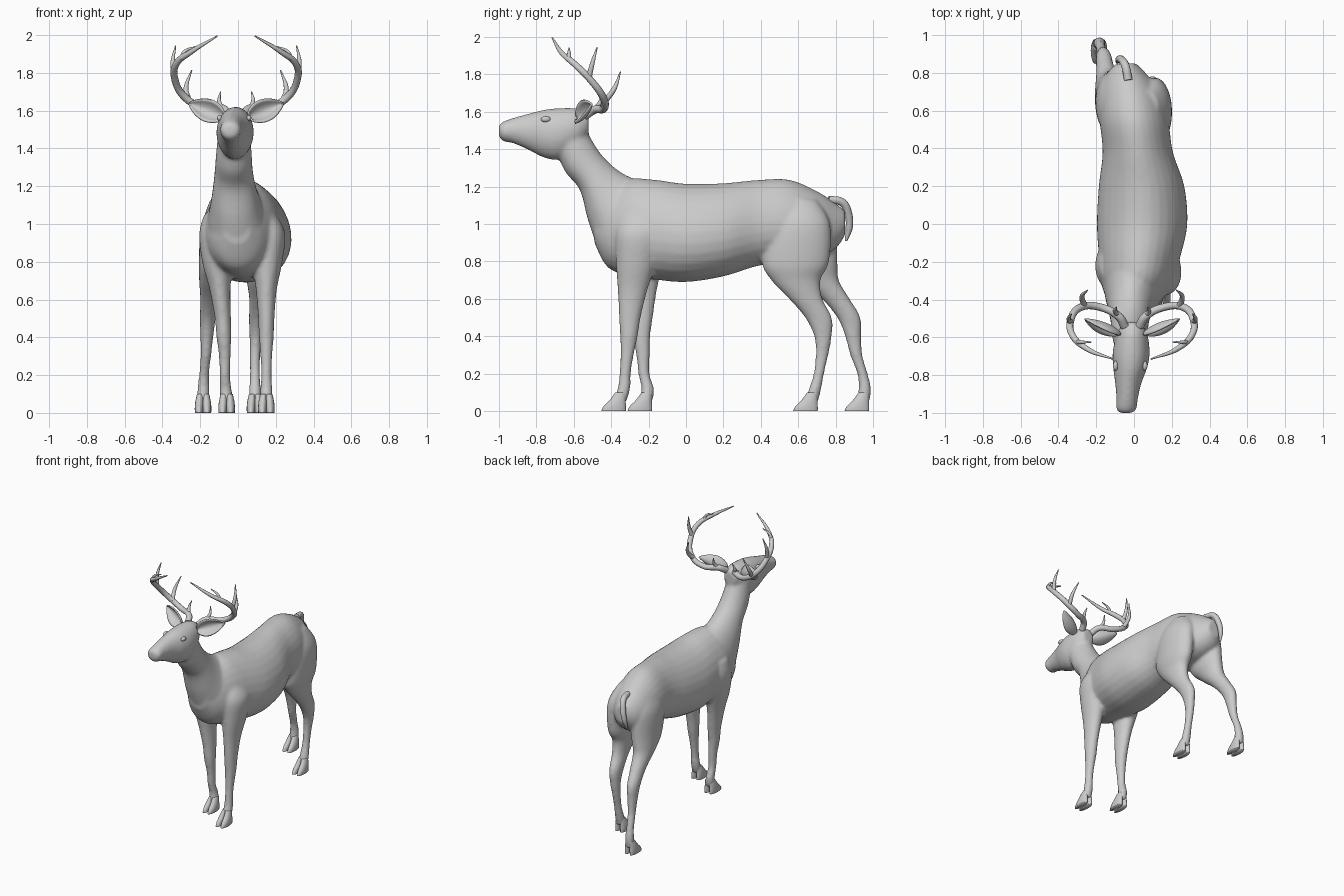
import bpy, bmesh, math
from mathutils import Vector

if "Cube" in bpy.data.objects:
    bpy.data.objects.remove(bpy.data.objects["Cube"])

CX = -0.01  # symmetry plane of the head


def spline(pts, n=5):
    """Catmull-Rom interpolation of equally long tuples."""
    p = [Vector(q) for q in pts]
    p = [p[0]] + p + [p[-1]]
    out = []
    for i in range(1, len(p) - 2):
        a, b, c, d = p[i - 1:i + 3]
        for k in range(n):
            t = k / n
            out.append(0.5 * (2 * b + (c - a) * t + (2 * a - 5 * b + 4 * c - d) * t * t
                              + (3 * b - a - 3 * c + d) * t ** 3))
    return out + [p[-2]]


def loft(bm, stations, tilt, taper=0.0, sides=28):
    """Elliptic rings (x, y, z, half width, half depth); tilt turns the depth axis from y to z."""
    v = Vector((0, math.cos(math.radians(tilt)), math.sin(math.radians(tilt))))
    rings = []
    for x, y, z, rx, rv in spline(stations):
        ring = []
        for k in range(sides):
            a = math.tau * k / sides
            w = rx * math.cos(a) * (1 - taper * math.sin(a))
            ring.append(bm.verts.new(Vector((x + w, y, z)) + v * (rv * math.sin(a))))
        rings.append(ring)
    for r, q in zip(rings, rings[1:]):
        for k in range(sides):
            j = (k + 1) % sides
            bm.faces.new((r[k], r[j], q[j], q[k]))
    bm.faces.new(rings[0])
    bm.faces.new(rings[-1])


def finish(name, bm):
    bmesh.ops.recalc_face_normals(bm, faces=bm.faces)
    me = bpy.data.meshes.new(name)
    bm.to_mesh(me)
    bm.free()
    ob = bpy.data.objects.new(name, me)
    bpy.context.collection.objects.link(ob)
    me.polygons.foreach_set("use_smooth", [True] * len(me.polygons))
    return ob


def bake(ob):
    bpy.ops.object.select_all(action='DESELECT')
    ob.select_set(True)
    bpy.context.view_layer.objects.active = ob
    bpy.ops.object.convert(target='MESH')


def tubes(name, paths):
    """Round tapering tubes through (x, y, z, radius) points."""
    cu = bpy.data.curves.new(name, 'CURVE')
    cu.dimensions = '3D'
    cu.bevel_depth = 1
    cu.bevel_resolution = 3
    cu.resolution_u = 8
    cu.use_fill_caps = True
    for path in paths:
        sp = cu.splines.new('BEZIER')
        sp.bezier_points.add(len(path) - 1)
        for bp, (x, y, z, r) in zip(sp.bezier_points, path):
            bp.co = (x, y, z)
            bp.radius = r
            bp.handle_left_type = bp.handle_right_type = 'AUTO'
    ob = bpy.data.objects.new(name, cu)
    bpy.context.collection.objects.link(ob)
    bake(ob)
    ob.data.polygons.foreach_set("use_smooth", [True] * len(ob.data.polygons))
    return ob


body = bmesh.new()

# Torso: y, x centre, bottom z, top z, half width
torso = [(.85, -.04, .94, 1.07, .05), (.80, -.04, .87, 1.11, .10), (.70, -.02, .82, 1.175, .155),
         (.55, 0, .80, 1.237, .18), (.38, .02, .775, 1.235, .185), (.2, .04, .72, 1.218, .225),
         (0, .043, .69, 1.215, .238), (-.17, .03, .703, 1.237, .215), (-.3, .015, .72, 1.24, .19),
         (-.42, 0, .77, 1.18, .135), (-.49, -.005, .90, 1.1, .07)]
loft(body, [(x, y, (a + b) / 2, w, (b - a) / 2) for y, x, a, b, w in torso], 90, .13)

# Neck
loft(body, [(.01, -.24, .98, .17, .23), (0, -.32, 1.03, .16, .225), (-.015, -.425, 1.14, .125, .158),
            (-.022, -.5, 1.265, .103, .108), (-.022, -.575, 1.365, .095, .112),
            (-.02, -.63, 1.48, .085, .11)], 52, .1)

# Head: y, x centre, bottom z, top z, half width
head = [(-.52, -.01, 1.48, 1.59, .045), (-.58, -.01, 1.40, 1.617, .08), (-.68, -.015, 1.345, 1.619, .098),
        (-.76, -.02, 1.355, 1.61, .09), (-.84, -.03, 1.395, 1.59, .07), (-.92, -.036, 1.43, 1.568, .057),
        (-.975, -.04, 1.442, 1.548, .054), (-1.0, -.042, 1.465, 1.53, .035)]
loft(body, [(x, y, (a + b) / 2, w, (b - a) / 2) for y, x, a, b, w in head], 90, -.03)

# Front legs: shared heights and radii, a path (x, y) for each side
front_shape = [(1.05, .07, .10), (.95, .085, .125), (.8, .08, .11), (.65, .055, .08), (.5, .043, .058),
               (.4, .039, .047), (.3, .031, .036), (.2, .028, .030), (.12, .032, .034), (.05, .034, .036)]
front_paths = {
    "right": [(.13, -.25), (.165, -.25), (.155, -.265), (.15, -.285), (.15, -.30), (.15, -.305),
              (.15, -.315), (.15, -.325), (.15, -.332), (.15, -.355)],
    "left": [(-.11, -.22), (-.12, -.22), (-.11, -.23), (-.095, -.235), (-.08, -.235), (-.075, -.238),
             (-.07, -.23), (-.07, -.225), (-.065, -.205), (-.06, -.215)]}

# Hind legs: height, half width, then x, y, half depth for each side
hind_z = [(1.13, .06), (1.0, .09), (.8, .082), (.7, .066), (.6, .05), (.5, .042), (.4, .034),
          (.3, .028), (.2, .027), (.12, .032), (.05, .034)]
hind_paths = {
    "right": [(.07, .60, .10), (.105, .60, .17), (.115, .585, .18), (.112, .587, .132), (.11, .64, .09),
              (.10, .708, .072), (.095, .732, .047), (.09, .727, .034), (.09, .71, .028), (.09, .69, .033),
              (.09, .67, .036)],
    "left": [(-.07, .62, .10), (-.105, .63, .17), (-.125, .66, .15), (-.14, .712, .105), (-.15, .80, .075),
             (-.16, .87, .062), (-.165, .893, .043), (-.17, .91, .033), (-.18, .943, .028), (-.183, .956, .033),
             (-.185, .945, .036)]}


def hoof(name, x, y):
    bm = bmesh.new()
    for s in (-1, 1):
        loft(bm, [(x + s * .015, y + .005, .10, .017, .028), (x + s * .019, y - .01, .06, .022, .042),
                  (x + s * .021, y - .026, .025, .023, .06), (x + s * .021, y - .032, 0, .022, .066)], 0, 0, 16)
    finish(name, bm)


for side in ("right", "left"):
    path = front_paths[side]
    loft(body, [(x, y, z, rx, ry) for (x, y), (z, rx, ry) in zip(path, front_shape)], 0)
    hoof("front_hoof_" + side, *path[-1])
    path = hind_paths[side]
    loft(body, [(x, y, z, rx, ry) for (x, y, ry), (z, rx) in zip(path, hind_z)], 0)
    hoof("hind_hoof_" + side, *path[-1][:2])

# Fuse the lofts into one smooth skin
skin = finish("body", body)
rm = skin.modifiers.new("fuse", 'REMESH')
rm.mode = 'VOXEL'
rm.voxel_size = .011
rm.use_smooth_shade = True
sm = skin.modifiers.new("soften", 'SMOOTH')
sm.factor = .5
sm.iterations = 7
bake(skin)

# Tail
tubes("tail", [[(-.03, .76, 1.13, .022), (-.045, .835, 1.115, .022), (-.065, .868, 1.05, .021),
                (-.08, .872, .98, .019), (-.09, .855, .91, .007)]])

for side, s in (("right", 1), ("left", -1)):
    # Antler: main beam and tines, offsets from the symmetry plane
    beam = [(.04, -.54, 1.58, .024), (.07, -.49, 1.61, .022), (.17, -.44, 1.615, .02), (.27, -.44, 1.67, .02),
            (.325, -.51, 1.77, .019), (.315, -.59, 1.85, .018), (.24, -.66, 1.91, .014), (.1, -.715, 1.995, .004)]
    tines = [[(.075, -.485, 1.61, .015), (.09, -.46, 1.65, .011), (.082, -.44, 1.70, .003)],
             [(.25, -.44, 1.65, .017), (.265, -.385, 1.72, .013), (.235, -.35, 1.815, .003)],
             [(.325, -.52, 1.78, .016), (.335, -.50, 1.86, .012), (.32, -.475, 1.945, .003)],
             [(.29, -.625, 1.87, .014), (.275, -.625, 1.91, .01), (.215, -.625, 1.94, .003)]]
    tubes("antler_" + side, [[(CX + s * x, y, z, r) for x, y, z, r in p] for p in [beam] + tines])

    # Ear: cupped leaf
    bm = bmesh.new()
    base, tip = Vector((.065, -.585, 1.565)), Vector((.25, -.505, 1.64))
    along = tip - base
    fwd = Vector((.25, -.9, .2)).normalized()
    across = along.cross(fwd).normalized()
    rows = []
    for i in range(15):
        u = i / 14
        w = .012 * (1 - u) + .05 * math.sin(math.pi * u ** .85) ** .8 + .001
        row = []
        for j in range(11):
            v = j / 5 - 1
            p = base + along * u + across * (w * v) + fwd * (w * .8 * (v * v - .5))
            row.append(bm.verts.new((CX + s * p.x, p.y, p.z)))
        rows.append(row)
    for a, b in zip(rows, rows[1:]):
        for j in range(10):
            bm.faces.new((a[j], a[j + 1], b[j + 1], b[j]))
    ear = finish("ear_" + side, bm)
    so = ear.modifiers.new("thickness", 'SOLIDIFY')
    so.thickness = .01
    so.offset = 0
    bake(ear)

    # Eye
    bm = bmesh.new()
    bmesh.ops.create_uvsphere(bm, u_segments=16, v_segments=10, radius=1)
    bmesh.ops.scale(bm, vec=(.014, .026, .016), verts=bm.verts)
    bmesh.ops.translate(bm, vec=(-.02 + s * .077, -.75, 1.56), verts=bm.verts)
    finish("eye_" + side, bm)
